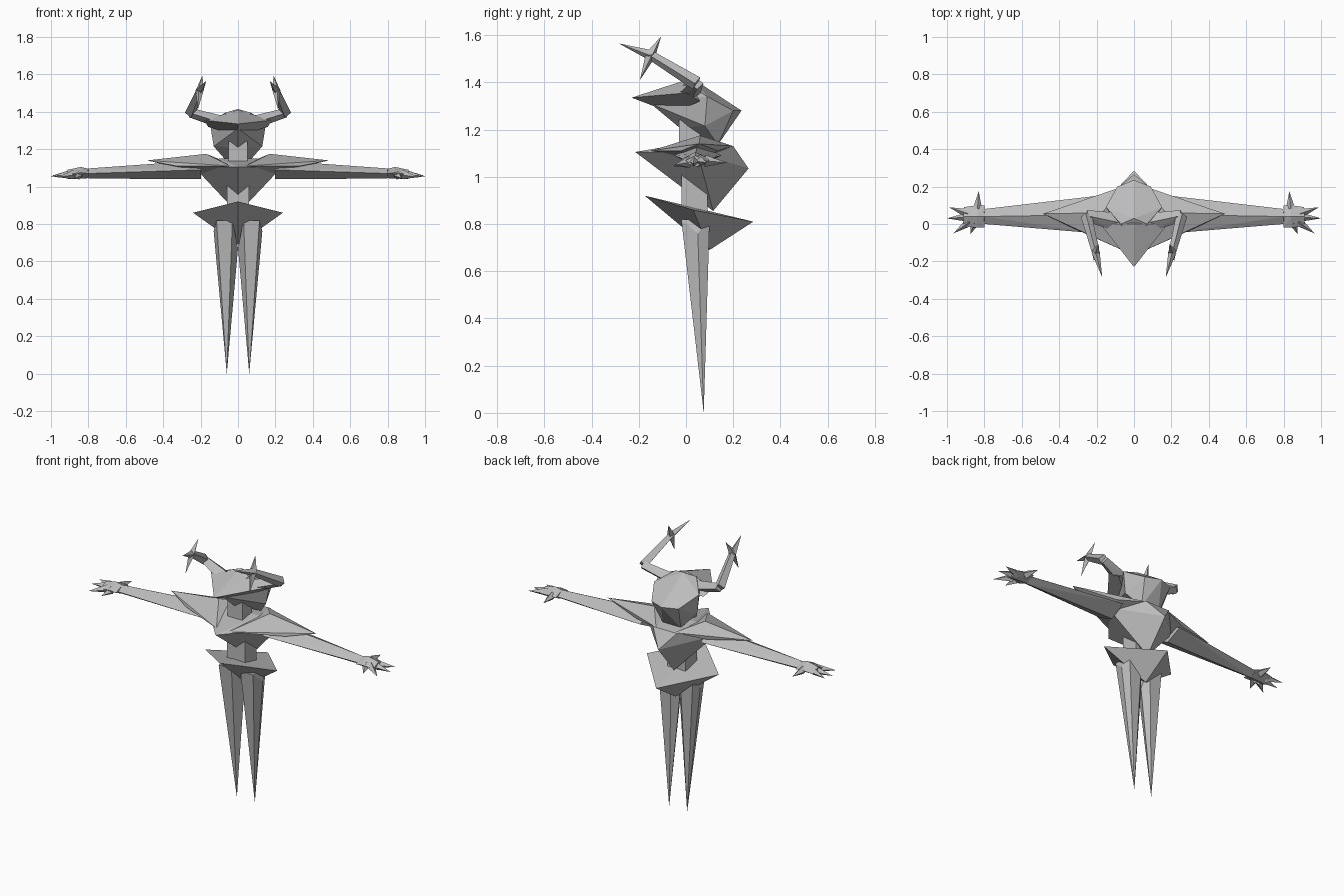
import bpy, bmesh
from mathutils import Vector

cube = bpy.data.objects.get("Cube")
if cube:
    bpy.data.objects.remove(cube)

grey = bpy.data.materials.new("plain_grey")
grey.use_nodes = True
shade = 0.5
colour = (shade, shade, shade, 1)
grey.diffuse_color = colour
grey.node_tree.nodes["Principled BSDF"].inputs["Base Color"].default_value = colour


def hull(name, points):
    """Faceted solid wrapped around a few corner points."""
    bm = bmesh.new()
    for point in points:
        bm.verts.new(point)
    result = bmesh.ops.convex_hull(bm, input=bm.verts)
    inside = [item for item in result["geom_interior"] if isinstance(item, bmesh.types.BMVert)]
    bmesh.ops.delete(bm, geom=inside, context="VERTS")
    bmesh.ops.recalc_face_normals(bm, faces=bm.faces)
    mesh = bpy.data.meshes.new(name)
    bm.to_mesh(mesh)
    bm.free()
    mesh.materials.append(grey)
    part = bpy.data.objects.new(name, mesh)
    bpy.context.collection.objects.link(part)


def mirrored(points):
    """The same points on the other side of the body."""
    return [(-x, y, z) for x, y, z in points]


def pair(name, points):
    """Left part and its mirrored right part."""
    hull("left_" + name, points)
    hull("right_" + name, mirrored(points))


def gem(name, sides=(), **middle):
    """Symmetric solid: corners beside the middle plane and (y, z) corners on it."""
    sides = list(sides)
    centre_line = [(0, y, z) for y, z in middle.values()]
    hull(name, sides + mirrored(sides) + centre_line)


def diamond(centre, direction, width, height):
    """Four corners around a centre, square to a direction."""
    forward = Vector(direction).normalized()
    across = forward.cross(Vector((0, 0, 1))).normalized()
    upward = across.cross(forward)
    offsets = (across * width, upward * height, -across * width, -upward * height)
    return [tuple(Vector(centre) + offset) for offset in offsets]


def beam(start, end, start_size, end_size):
    """Corners of a tapering four-sided beam; sizes are (width, height)."""
    direction = Vector(end) - Vector(start)
    return diamond(start, direction, *start_size) + diamond(end, direction, *end_size)


def spike(base, tip, radius):
    """Corners of a four-sided point."""
    direction = Vector(tip) - Vector(base)
    return diamond(base, direction, radius, radius) + [tuple(tip)]


def column(name, width, front, back, bottom, top):
    """Upright block of the trunk."""
    gem(name, [(width, y, z) for y in (front, back) for z in (bottom, top)])


# Legs tapering to points, with the inner edge meeting at the crotch
ankle, crotch, outer_hip = (0.06, 0.075, 0), (0, 0.06, 0.67), (0.13, 0.05, 0.76)
leg_top = [(x, y, 0.82) for x in (0.03, 0.115) for y in (-0.02, 0.1)]
pair("leg", leg_top + [ankle, crotch, outer_hip])

# Hips, waist, chest and neck
gem("hips", [(0.24, 0.03, 0.86)],
    front=(-0.175, 0.92), back=(0.285, 0.81), bottom=(0.1, 0.69))
column("waist", width=0.06, front=-0.02, back=0.09, bottom=0.84, top=1.06)
gem("chest", [(0.23, 0.05, 1.1), (0.08, 0.2, 1.13), (0.1, 0.05, 1.15)],
    front=(-0.215, 1.105), back=(0.265, 1.035), bottom=(0.115, 0.855))
column("neck", width=0.05, front=-0.03, back=0.06, bottom=1.12, top=1.24)

# Shoulder blades and arms
blade_tip, blade_ridge = (0.485, 0.055, 1.14), (0.17, 0.06, 1.175)
blade_front, blade_back = (0.04, -0.15, 1.11), (0.235, 0.135, 1.11)
pair("shoulder", [blade_tip, blade_ridge, blade_front, blade_back,
                  (0.06, 0.2, 1.13), (0.33, -0.02, 1.11), (0.2, 0.05, 1.07)])
wrist = Vector((0.8, 0.04, 1.07))
pair("arm", beam((0.2, 0.05, 1.09), wrist, start_size=(0.1, 0.05), end_size=(0.04, 0.027)))

# Hands: a faceted palm with pointed fingers and a thumb at the back
knuckles = Vector((0.91, 0.04, 1.065))
palm = beam(wrist, knuckles, start_size=(0.06, 0.025), end_size=(0.05, 0.025))
pair("palm", palm + diamond((0.84, 0.04, 1.075), (1, 0, 0), 0.06, 0.03))
finger_tips = {
    "first_finger": (0.99, 0.09, 1.06),
    "middle_finger": (1, 0.03, 1.055),
    "last_finger": (0.965, -0.05, 1.05),
    "side_finger": (0.875, -0.055, 1.045),
    "thumb": (0.83, 0.175, 1.06),
}
palm_centre = Vector((0.84, 0.04, 1.07))
for name, tip in finger_tips.items():
    base = palm_centre.lerp(Vector(tip), 0.3)
    pair(name, spike(base, tip, radius=0.025))

# Head: skull with jaw, and a pointed visor over the face
gem("skull", [(0.07, 0, 1.395), (0.15, 0.09, 1.34), (0.09, 0.2, 1.28),
              (0.13, 0.08, 1.215), (0.06, 0.135, 1.135)],
    front=(-0.15, 1.31), crown=(0.03, 1.415), back=(0.235, 1.28), chin=(-0.03, 1.21))
gem("visor", [(0.085, -0.08, 1.345), (0.18, 0, 1.355), (0.16, 0.06, 1.32)],
    front=(-0.23, 1.335), crown=(0, 1.41), under=(-0.06, 1.27))

# Horns: outward base, forward shaft and three spikes at its end
elbow, horn_end = Vector((0.255, 0.045, 1.395)), Vector((0.205, -0.15, 1.515))
pair("horn_base", beam((0.09, 0.01, 1.345), elbow, start_size=(0.05, 0.035), end_size=(0.03, 0.025)))
pair("horn_shaft", beam(elbow, horn_end, start_size=(0.03, 0.03), end_size=(0.02, 0.02)))
horn_tips = {
    "long_spike": (0.17, -0.285, 1.565),
    "upper_spike": (0.19, -0.105, 1.595),
    "lower_spike": (0.215, -0.195, 1.41),
}
for name, tip in horn_tips.items():
    pair("horn_" + name, spike(horn_end, tip, radius=0.022))
